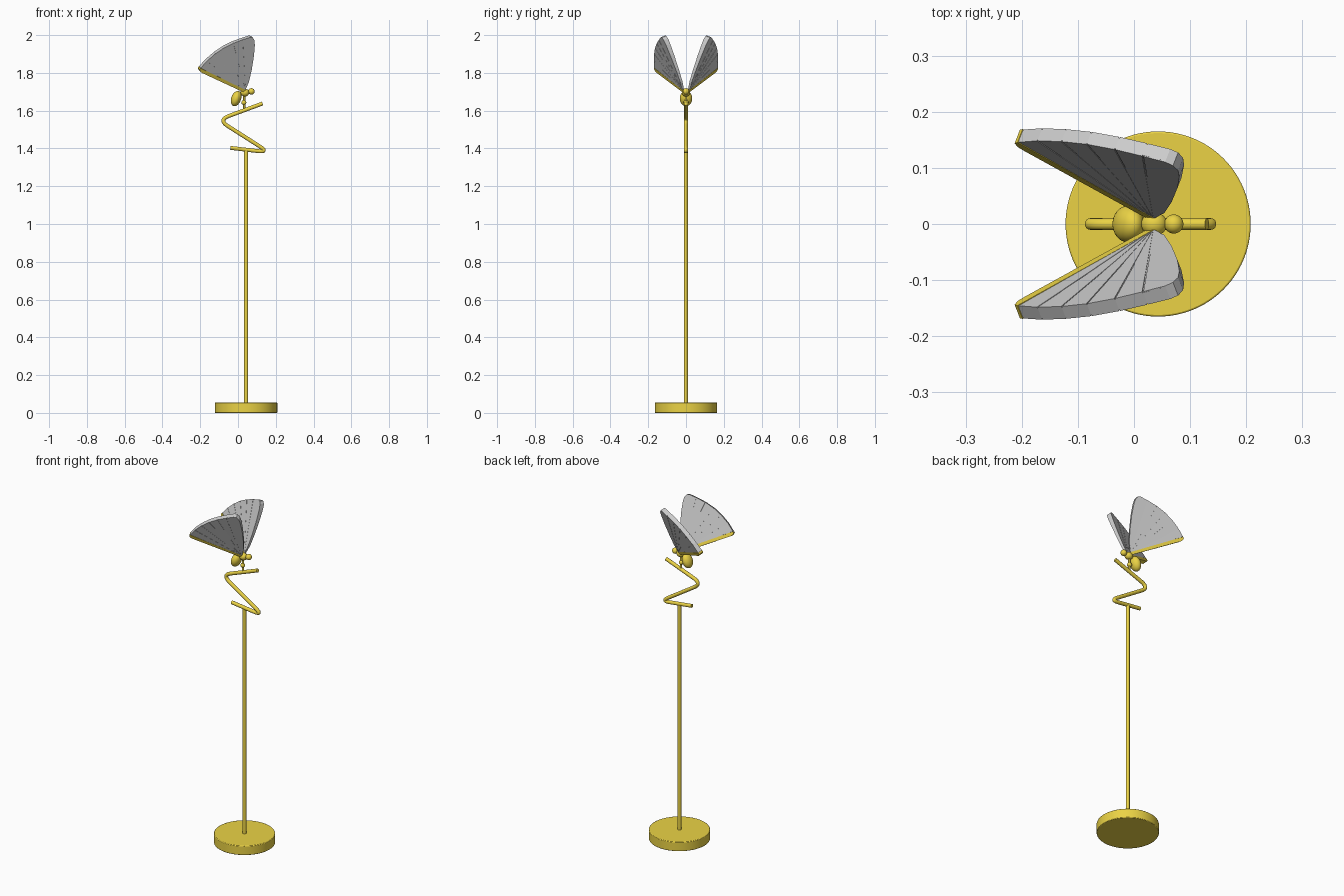
import bpy, bmesh, math
from mathutils import Vector

if "Cube" in bpy.data.objects:
    bpy.data.objects.remove(bpy.data.objects["Cube"])

gold = bpy.data.materials.new("gold")
gold.diffuse_color = (0.83, 0.65, 0.06, 1)
gold.use_nodes = True
gold.node_tree.nodes["Principled BSDF"].inputs["Base Color"].default_value = gold.diffuse_color
CX = 0.043


def finish(name, smooth=True, mat=gold):
    ob = bpy.context.object
    ob.name = name
    if mat:
        ob.data.materials.append(mat)
    if smooth:
        bpy.ops.object.shade_smooth_by_angle(angle=math.radians(35))
    return ob


def cylinder(name, x, z0, z1, r, sides=32):
    bpy.ops.mesh.primitive_cylinder_add(vertices=sides, radius=r, depth=z1 - z0,
                                        location=(x, 0, (z0 + z1) / 2))
    return finish(name)


def ball(name, x, z, size, tilt=0):
    bpy.ops.mesh.primitive_uv_sphere_add(segments=32, ring_count=16, radius=1, location=(x, 0, z),
                                         rotation=(0, math.radians(tilt), 0))
    bpy.context.object.scale = size
    return finish(name)


# Base and pole
base = cylinder("base", CX, 0, 0.055, 0.165, 96)
bev = base.modifiers.new("edge", 'BEVEL')
bev.width, bev.segments, bev.limit_method = 0.003, 2, 'ANGLE'
cylinder("pole", CX, 0.05, 1.388, 0.0105)

# Zigzag tube with rounded bends
corners = [(-0.04, 1.403), (0.165, 1.379), (-0.112, 1.573 - 0.018), (0.13, 1.638)]
corners = [Vector((x, 0, z)) for x, z in corners]
corners[2] = Vector((-0.105, 0, 1.551))
path = [corners[0]]
for a, b, c in zip(corners, corners[1:], corners[2:]):
    p = b + (a - b).normalized() * 0.062
    q = b + (c - b).normalized() * 0.062
    for i in range(13):
        t = i / 12
        path.append(p * (1 - t) ** 2 + b * 2 * t * (1 - t) + q * t * t)
path.append(corners[-1])
cu = bpy.data.curves.new("zigzag_tube", 'CURVE')
cu.dimensions, cu.bevel_depth, cu.bevel_resolution, cu.use_fill_caps = '3D', 0.0105, 5, True
sp = cu.splines.new('POLY')
sp.points.add(len(path) - 1)
for pt, co in zip(sp.points, path):
    pt.co = (*co, 1)
tube = bpy.data.objects.new("zigzag_tube", cu)
bpy.context.collection.objects.link(tube)
cu.materials.append(gold)

# Insect body on its small stem
cylinder("stem", 0.033, 1.602, 1.69, 0.006, 20)
ball("stem_joint", 0.031, 1.643, (0.013, 0.013, 0.013))
ball("abdomen", -0.010, 1.664, (0.026, 0.033, 0.042), 20)
ball("thorax", 0.036, 1.696, (0.023, 0.021, 0.021))
ball("head", 0.071, 1.702, (0.017, 0.017, 0.017))

# Wings: outlines are drawn in x/z and laid on a slanted plane, then mirrored
PIVOT = Vector((0.037, 1.708))
NORMAL = Vector((0.34, 0.87, -0.36)).normalized()


def wing_part(name, outlines, mat=None, thick=1.0):
    bm = bmesh.new()
    for outline in outlines:
        rings = []
        for side in (-0.5, 0.5):
            ring = []
            for x, z in outline:
                d = Vector((x, z)) - PIVOT
                p = Vector((x, 0.013 - 0.391 * d.x + 0.414 * d.y, z))
                t = (0.010 + 0.06 * min(d.length, 0.28)) * thick
                ring.append(bm.verts.new(p + NORMAL * side * t))
            rings.append(ring)
            bm.faces.new(ring)
        n = len(outline)
        for i in range(n):
            j = (i + 1) % n
            bm.faces.new((rings[0][i], rings[0][j], rings[1][j], rings[1][i]))
    bmesh.ops.recalc_face_normals(bm, faces=bm.faces)
    me = bpy.data.meshes.new(name)
    bm.to_mesh(me)
    bm.free()
    if mat:
        me.materials.append(mat)
    ob = bpy.data.objects.new(name, me)
    bpy.context.collection.objects.link(ob)
    mir = ob.modifiers.new("mirror", 'MIRROR')
    mir.use_axis = (False, True, False)


ribs = [Vector(p) for p in [(-0.202, 1.83), (-0.168, 1.868), (-0.125, 1.905), (-0.08, 1.936),
                            (-0.03, 1.961), (0.02, 1.98)]]
tail = [Vector(p) for p in [(0.06, 1.993), (0.074, 1.991), (0.083, 1.978), (0.085, 1.95),
                            (0.081, 1.895), (0.07, 1.82), (0.056, 1.755)]]
panels = []
for a, b in zip(ribs, ribs[1:]):
    g = (b - a).normalized() * 0.0012
    panels.append([PIVOT + (a + b - 2 * PIVOT) * 0.02, a + g, b - g])
panels.append([PIVOT + Vector((0.001, 0.008)), ribs[-1] + Vector((0.0012, 0))] + tail)
wing_part("wing_panels", panels)

# Thin core showing in the grooves, and the gold leading edge
wing_part("wing_core", [[PIVOT] + ribs + tail], thick=0.85)
wing_part("wing_leading_edge", [[(0.042, 1.70), (0.02, 1.703), (-0.194, 1.804), (-0.204, 1.811),
                                 (-0.208, 1.822), (-0.203, 1.8295), (0.037, 1.712)]], gold, 1.05)
